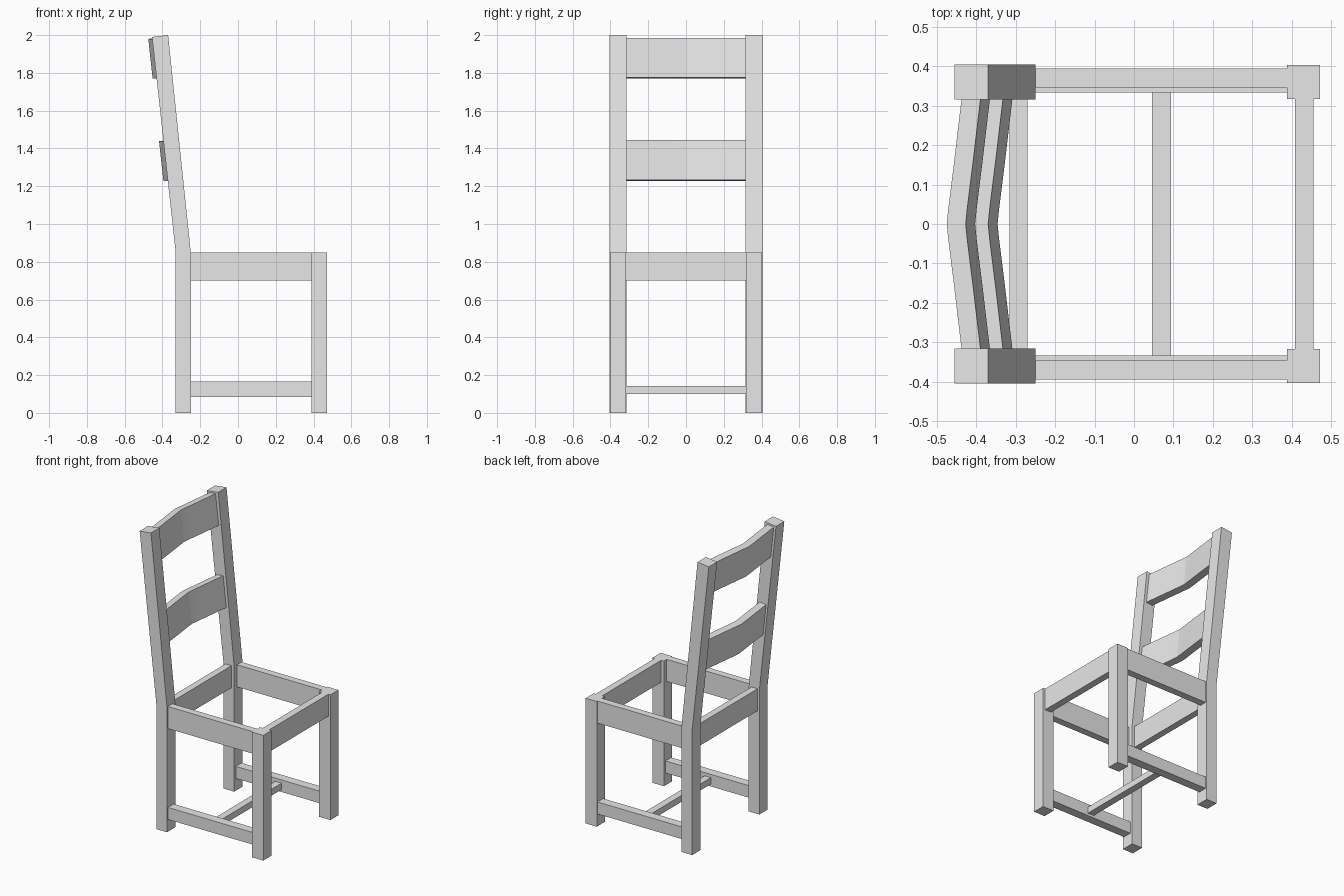
import bpy
import bmesh

cube = bpy.data.objects.get("Cube")
if cube:
    bpy.data.objects.remove(cube, do_unlink=True)

grey = bpy.data.materials.new("plain grey")
grey.use_nodes = True
colour = (0.8, 0.8, 0.8, 1)
grey.diffuse_color = colour
grey.node_tree.nodes["Principled BSDF"].inputs["Base Color"].default_value = colour


def loft(name, sections):
    """Skin a row of matching closed loops and cap both ends."""
    bm = bmesh.new()
    rings = [[bm.verts.new(p) for p in loop] for loop in sections]
    for a, b in zip(rings, rings[1:]):
        for i in range(len(a)):
            j = (i + 1) % len(a)
            bm.faces.new((a[i], a[j], b[j], b[i]))
    bm.faces.new(rings[0])
    bm.faces.new(rings[-1])
    bmesh.ops.recalc_face_normals(bm, faces=bm.faces)
    mesh = bpy.data.meshes.new(name)
    bm.to_mesh(mesh)
    bm.free()
    mesh.materials.append(grey)
    obj = bpy.data.objects.new(name, mesh)
    bpy.context.collection.objects.link(obj)
    return obj


def box(name, x, y, z):
    return loft(name, [[(x[0], b, h), (x[1], b, h), (x[1], y[1], h), (x[0], y[1], h)]
                       for h in z for b in (y[0],)])


def slat(name, profile):
    """Backrest slat: profile in x and z, bowed backwards at the middle."""
    bow = [(-0.33, 0.039), (-0.16, 0.019), (-0.04, 0.004), (0, 0),
           (0.04, 0.004), (0.16, 0.019), (0.33, 0.039)]
    return loft(name, [[(x + d, y, z) for x, z in profile] for y, d in bow])


# Legs and side rails, one set on each side
for side, s in (("left", 1), ("right", -1)):
    # Back leg running up into the leaning backrest post
    levels = [((-0.33, 0), (-0.25, 0)),
              ((-0.33, 0.85), (-0.25, 0.85)),
              ((-0.455, 1.99), (-0.37, 2.0))]
    loft(side + "_back_post",
         [[(a[0], s * 0.316, a[1]), (b[0], s * 0.316, b[1]),
           (b[0], s * 0.405, b[1]), (a[0], s * 0.405, a[1])] for a, b in levels])
    box(side + "_front_leg", (0.388, 0.472), (s * 0.317, s * 0.403), (0, 0.85))
    box(side + "_seat_rail", (-0.25, 0.388), (s * 0.346, s * 0.395), (0.7, 0.85))
    box(side + "_stretcher", (-0.25, 0.388), (s * 0.334, s * 0.395), (0.083, 0.165))

# Rails across the seat and the low cross bar
box("front_seat_rail", (0.408, 0.456), (-0.317, 0.317), (0.7, 0.85))
box("back_seat_rail", (-0.316, -0.27), (-0.316, 0.316), (0.7, 0.85))
box("cross_stretcher", (0.046, 0.094), (-0.334, 0.334), (0.1, 0.143))

# Two matching backrest slats that follow the lean of the posts
upper = [(-0.475, 1.98), (-0.427, 1.986), (-0.403, 1.776), (-0.452, 1.77)]
slat("upper_back_slat", upper)
slat("lower_back_slat", [(x + 0.057, z - 0.542) for x, z in upper])
